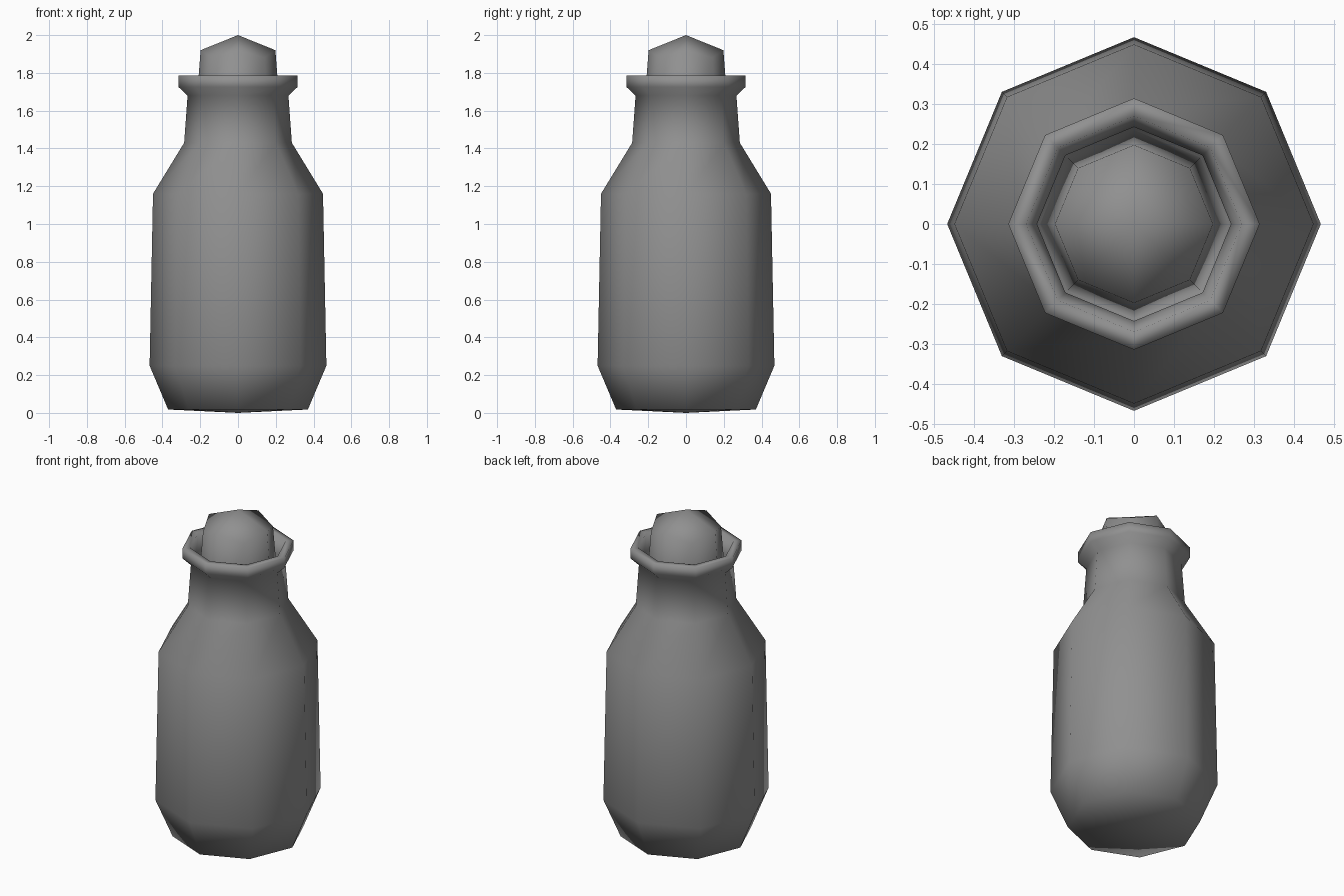
import bpy, bmesh, math

if "Cube" in bpy.data.objects:
    bpy.data.objects.remove(bpy.data.objects["Cube"])

SIDES = 8

grey = bpy.data.materials.new("dark_grey")
grey.diffuse_color = (0.28, 0.28, 0.28, 1)
grey.use_nodes = True
grey.node_tree.nodes["Principled BSDF"].inputs["Base Color"].default_value = grey.diffuse_color


def lathe(name, profile):
    """Revolve (radius, z, drop) points into an eight-sided smooth object.
    The optional drop lowers every second corner of that ring."""
    bm = bmesh.new()
    rings = []
    for r, z, *drop in profile:
        count = SIDES if r > 0 else 1
        low = drop[0] if drop else 0
        rings.append([bm.verts.new((r * math.cos(2 * math.pi * i / SIDES),
                                    r * math.sin(2 * math.pi * i / SIDES),
                                    z - low * (i % 2)))
                      for i in range(count)])
    for low, high in zip(rings, rings[1:]):
        for i in range(SIDES):
            j = (i + 1) % SIDES
            quad = [low[i % len(low)], low[j % len(low)],
                    high[j % len(high)], high[i % len(high)]]
            bm.faces.new(list(dict.fromkeys(quad)))
    bmesh.ops.recalc_face_normals(bm, faces=bm.faces)
    for face in bm.faces:
        face.smooth = True
    mesh = bpy.data.meshes.new(name)
    bm.to_mesh(mesh)
    bm.free()
    mesh.materials.append(grey)
    obj = bpy.data.objects.new(name, mesh)
    bpy.context.collection.objects.link(obj)
    return obj


# Bottle: base, body, shoulder, neck, flared lip and hollow neck
lathe("bottle", [(0, 0), (0.37, 0.018), (0.468, 0.25), (0.45, 1.16),
                 (0.285, 1.43), (0.267, 1.68), (0.315, 1.725), (0.315, 1.785),
                 (0.27, 1.785), (0.243, 1.69), (0.26, 1.43), (0, 1.40)])

# Stopper: tapered plug with a faceted pointed top
lathe("stopper", [(0, 1.41), (0.236, 1.42), (0.198, 1.92, 0.04), (0, 2.0)])
